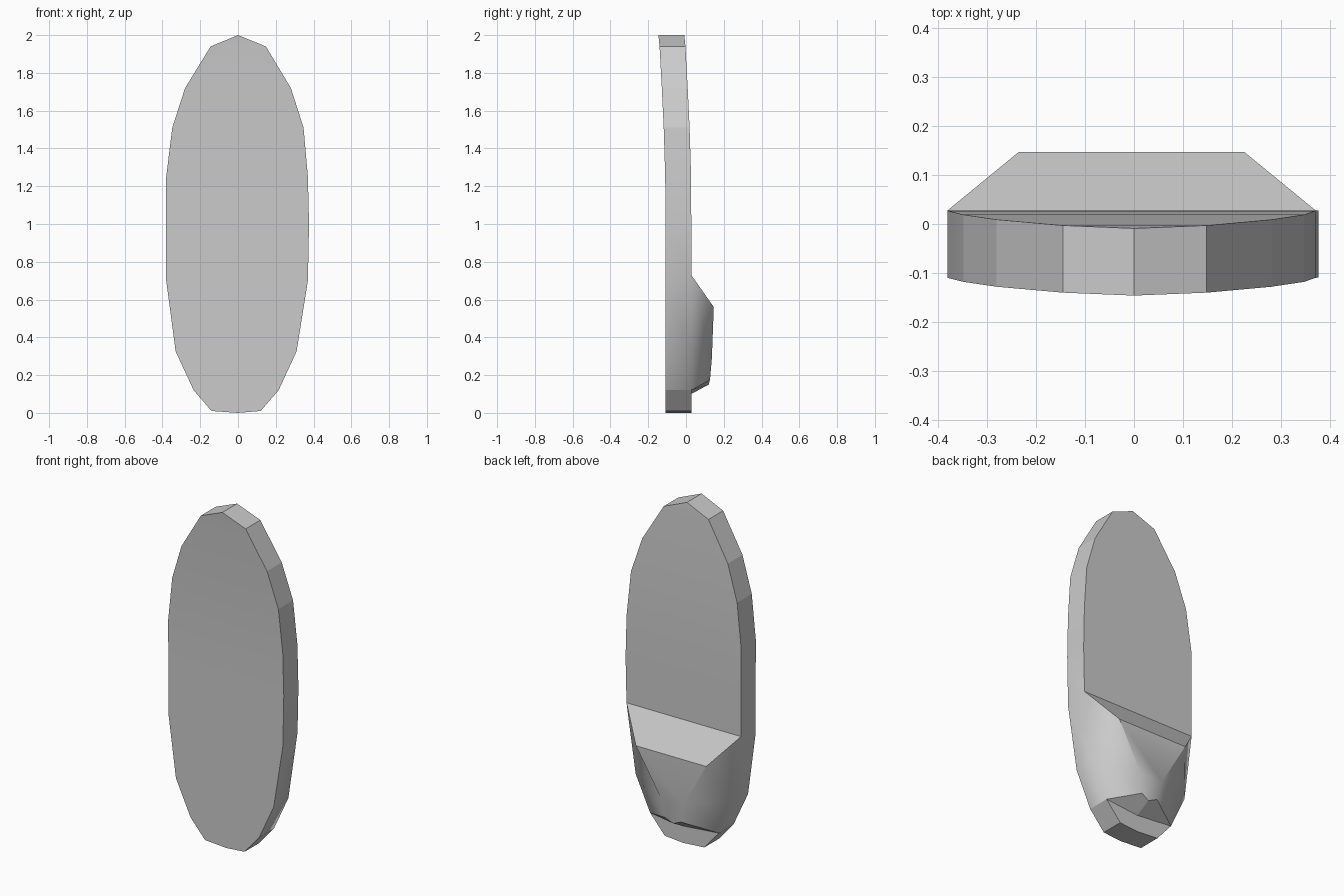
import bpy, bmesh, math

if "Cube" in bpy.data.objects:
    bpy.data.objects.remove(bpy.data.objects["Cube"])

THICK = 0.137
BACK = 0.028

# Board outline rows from top to bottom: left x, right x, z, front y
ROWS = [
    (-0.145, 0.148, 1.94, -0.140),
    (-0.28, 0.28, 1.72, -0.128),
    (-0.348, 0.347, 1.51, -0.118),
    (-0.38, 0.37, 1.25, -0.110),
    (-0.38, 0.376, 1.00, -0.109),
    (-0.38, 0.37, 0.70, -0.109),
    (-0.33, 0.31, 0.325, -0.109),
    (-0.235, 0.215, 0.12, -0.109),
    (-0.14, 0.12, 0.01, -0.109),
]
# Raised block on the back, one entry for each of rows 5 to 7: left x, right x, y, z
BLOCK = {5: (-0.235, 0.225, 0.147, 0.56),
         6: (-0.08, 0.07, 0.137, 0.29),
         7: (-0.055, 0.05, 0.127, 0.175)}

bm = bmesh.new()
V = lambda x, y, z: bm.verts.new((x, y, z))
F = lambda *v: bm.faces.new(v)

rows = []
for i, (l, r, z, y) in enumerate(ROWS):
    zb = 0.73 if i == 5 else z
    rows.append((V(l, y, z), V(r, y, z), V(r, y + THICK, zb), V(l, y + THICK, zb)))
block = {i: (V(l, y, z), V(r, y, z)) for i, (l, r, y, z) in BLOCK.items()}
soft = set()

# Top point and bottom point
tf, tb = V(0, -0.146, 2), V(0, -0.009, 2)
bf, bb = V(0, -0.109, 0), V(0, BACK, 0)
fl, fr, br, bl = rows[0]
F(fl, fr, tf)
F(br, bl, tb)
F(fr, br, tb, tf)
F(bl, fl, tf, tb)
fl, fr, br, bl = rows[-1]
F(fl, bl, bb, bf)
F(bf, bb, br, fr)
F(fl, bf, fr)
F(bl, br, bb)

# Middle points of the block's lower lip
lip, under = V(0, 0.12, 0.15), V(0, BACK, 0.10)

# Front, rim and back strips, with the block sides on the lower back
for i, (a, b) in enumerate(zip(rows, rows[1:])):
    F(a[0], b[0], b[1], a[1])
    F(a[1], b[1], b[2], a[2])
    F(a[3], b[3], b[0], a[0])
    if i in (5, 6):
        h, k = block[i], block[i + 1]
        F(a[2], b[2], k[1], h[1])
        F(h[0], k[0], b[3], a[3])
        if i == 5:
            F(h[1], k[1], k[0], h[0])
        else:
            F(h[1], k[1], lip, k[0], h[0])
        soft |= {frozenset((a[2], b[2])), frozenset((a[3], b[3]))}
        if i == 5:
            soft |= {frozenset((b[0], b[3])), frozenset((b[1], b[2])),
                     frozenset((b[2], k[1])), frozenset((b[3], k[0])),
                     frozenset((k[0], k[1]))}
        else:
            soft |= {frozenset((h[0], k[0])), frozenset((h[1], k[1]))}
    elif i == 7:
        F(a[2], b[2], b[3], a[3], under)
    else:
        F(a[2], b[2], b[3], a[3])

# Block top slope and underside
F(rows[5][2], block[5][1], block[5][0], rows[5][3])
F(rows[7][2], under, lip, block[7][1])
F(under, rows[7][3], block[7][0], lip)

bmesh.ops.recalc_face_normals(bm, faces=bm.faces[:])
for f in bm.faces:
    f.smooth = True
for e in bm.edges:
    e.smooth = frozenset(e.verts) in soft or e.calc_face_angle(0) < math.radians(9)

mesh = bpy.data.meshes.new("backed_oval_board")
bm.to_mesh(mesh)
bm.free()
bpy.context.collection.objects.link(bpy.data.objects.new("backed_oval_board", mesh))
